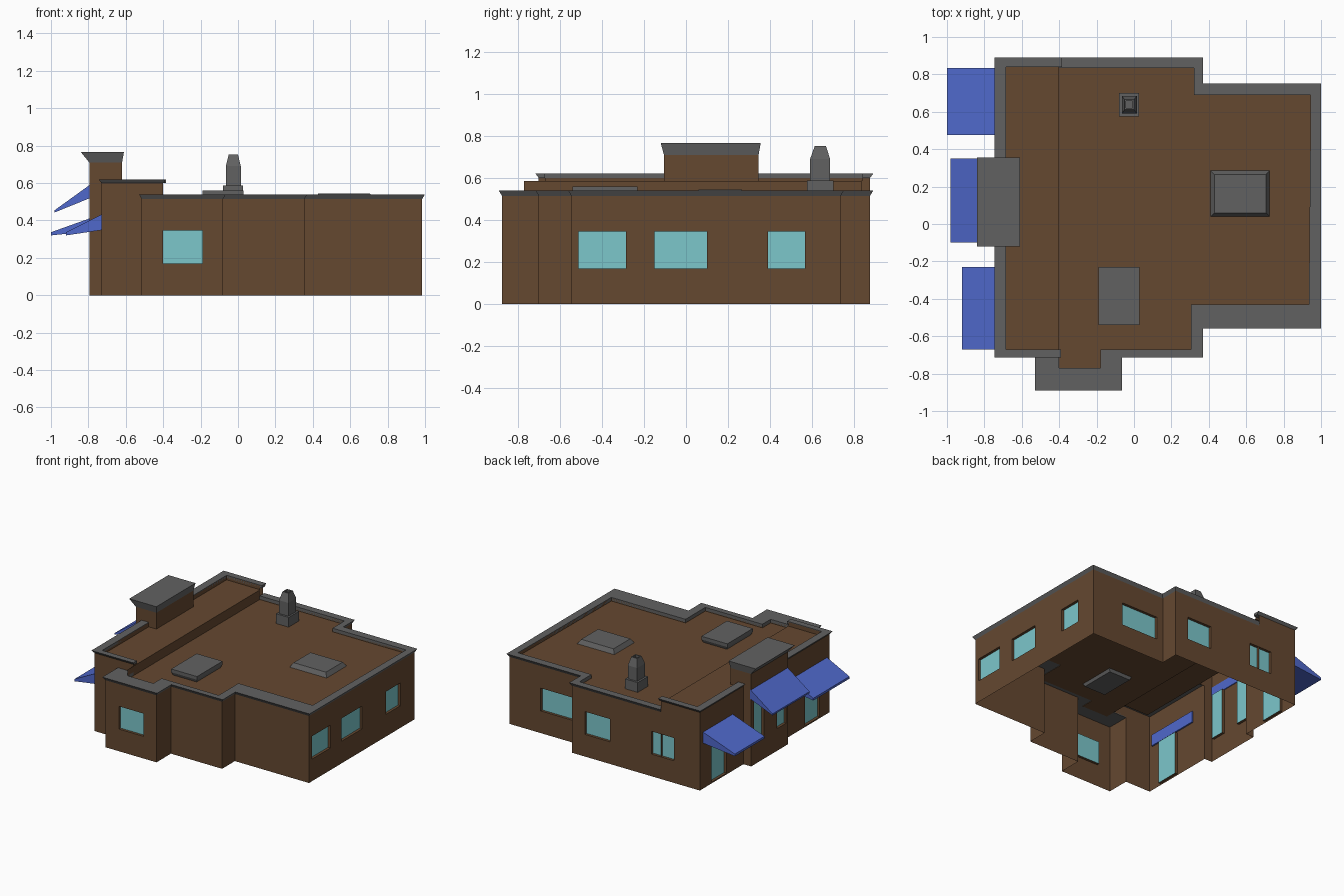
import bpy, bmesh
from mathutils import Vector

if "Cube" in bpy.data.objects:
    bpy.data.objects.remove(bpy.data.objects["Cube"])


def material(name, rgb):
    m = bpy.data.materials.new(name)
    m.diffuse_color = (*rgb, 1)
    m.use_nodes = True
    m.node_tree.nodes["Principled BSDF"].inputs["Base Color"].default_value = m.diffuse_color
    return m


BROWN = material("brown_wall", (0.13, 0.065, 0.03))
GREY = material("grey_trim", (0.12, 0.12, 0.12))
BLUE = material("blue_awning", (0.08, 0.14, 0.6))
GLASS = material("pale_glass", (0.2, 0.57, 0.6))


def face(bm, *pts):
    return bm.faces.new([bm.verts.new(p) for p in pts])


def finish(name, bm, mat, recalc=False):
    bmesh.ops.remove_doubles(bm, verts=bm.verts, dist=0.0005)
    if recalc:
        bmesh.ops.recalc_face_normals(bm, faces=bm.faces)
    me = bpy.data.meshes.new(name)
    bm.to_mesh(me)
    bm.free()
    me.materials.append(mat)
    ob = bpy.data.objects.new(name, me)
    bpy.context.collection.objects.link(ob)


walls, glass = bmesh.new(), bmesh.new()


def panel(a, b, z0, z1, holes=()):
    """Wall sheet from a to b with recessed glazed openings (c0, c1, z0, z1)."""
    a, b = Vector((*a, 0)), Vector((*b, 0))
    d = (b - a).normalized()
    inward = Vector((-d.y, d.x, 0)) * 0.02
    ax = 0 if abs(d.x) > 0.5 else 1
    hs = [(*sorted((abs(h[0] - a[ax]), abs(h[1] - a[ax]))), h[2], h[3]) for h in holes]
    us = sorted({0, (b - a).length, *[u for h in hs for u in h[:2]]})
    zs = sorted({z0, z1, *[z for h in hs for z in h[2:]]})
    P = lambda u, z: a + d * u + Vector((0, 0, z))
    for u0, u1 in zip(us, us[1:]):
        for w0, w1 in zip(zs, zs[1:]):
            u, w = (u0 + u1) / 2, (w0 + w1) / 2
            if not any(h[0] < u < h[1] and h[2] < w < h[3] for h in hs):
                face(walls, P(u0, w0), P(u1, w0), P(u1, w1), P(u0, w1))
    for u0, u1, w0, w1 in hs:
        q = [P(u0, w0), P(u1, w0), P(u1, w1), P(u0, w1)]
        face(glass, *[p + inward for p in q])
        for i in range(4):
            p, r = q[i], q[(i + 1) % 4]
            face(walls, p, r, r + inward, p + inward)


def win(c0, c1, z0=0.17, z1=0.345):
    return (c0, c1, z0, z1)


LOW, HIGH = 0.52, 0.60
# outer walls, counter-clockwise from the front left corner
panel((-.73, -.70), (-.515, -.70), 0, HIGH)
panel((-.515, -.70), (-.40, -.70), LOW, HIGH)
panel((-.515, -.70), (-.515, -.875), 0, LOW)
panel((-.515, -.875), (-.08, -.875), 0, LOW, [win(-.40, -.19)])
panel((-.08, -.875), (-.08, -.70), 0, LOW)
panel((-.08, -.70), (.355, -.70), 0, LOW)
panel((.355, -.70), (.355, -.545), 0, LOW)
panel((.355, -.545), (.985, -.545), 0, LOW)
panel((.985, -.545), (.985, .735), 0, LOW,
      [win(-.51, -.285), win(-.15, .10), win(.39, .565)])
panel((.985, .735), (.355, .735), 0, LOW, [win(.41, .72)])
panel((.355, .735), (.355, .875), 0, LOW)
panel((.355, .875), (-.40, .875), 0, LOW, [win(.035, .245), win(-.32, -.40)])
panel((-.40, .875), (-.73, .875), 0, HIGH, [win(-.40, -.51)])
panel((-.73, .875), (-.73, .345), 0, HIGH, [win(.55, .735, 0.01, .34)])
panel((-.73, -.105), (-.73, -.70), 0, HIGH, [win(-.58, -.40, 0.01, .34)])
# entrance tower walls
panel((-.73, .345), (-.795, .345), 0, .71)
panel((-.795, .345), (-.795, -.105), 0, .71,
      [win(.19, .31, .17, .52), win(-.08, .03, .17, .52)])
panel((-.795, -.105), (-.73, -.105), 0, .71)
panel((-.73, -.105), (-.62, -.105), .585, .71)
panel((-.62, -.105), (-.62, .345), .585, .71)
panel((-.62, .345), (-.73, .345), .585, .71)
finish("walls", walls, BROWN)
finish("window_glass", glass, GLASS)


def cap(name, outer, inner, z0, z1, flare=0.015):
    """Flared coping strip between the wall line and an inner line."""
    n = len(outer)
    pts = [Vector(p) for p in outer]
    top = []
    for i, p in enumerate(pts):
        off = Vector((0, 0))
        for j in (i - 1, i):
            if 0 <= j < n - 1:
                d = (pts[j + 1] - pts[j]).normalized()
                off += Vector((d.y, -d.x)) * flare
        top.append(p + off)
    bm = bmesh.new()
    rings = [[(*pts[i], z0), (*top[i], z1), (*inner[i], z1), (*inner[i], z0)]
             for i in range(n)]
    for r, s in zip(rings, rings[1:]):
        for k in range(4):
            face(bm, r[k], s[k], s[(k + 1) % 4], r[(k + 1) % 4])
    face(bm, *rings[0])
    face(bm, *rings[-1])
    finish(name, bm, GREY, True)


def roof(name, poly, z, tops):
    """Flat roof sheet with upstands; tops gives each edge's upstand height."""
    bm = bmesh.new()
    face(bm, *[(*p, z) for p in poly])
    for i, t in enumerate(tops):
        p, q = poly[i], poly[(i + 1) % len(poly)]
        if t > z:
            face(bm, (*q, z), (*p, z), (*p, t), (*q, t))
    finish(name, bm, BROWN)


# lower roof with its coping
outer = [(-.515, -.70), (-.515, -.875), (-.08, -.875), (-.08, -.70), (.355, -.70),
         (.355, -.545), (.985, -.545), (.985, .735), (.355, .735), (.355, .875), (-.40, .875)]
inner = [(-.40, -.70), (-.40, -.77), (-.18, -.77), (-.18, -.67), (.305, -.67),
         (.305, -.43), (.935, -.43), (.945, .69), (.32, .69), (.32, .835), (-.40, .835)]
cap("lower_coping", outer, inner, .515, .54)
roof("lower_roof", inner[1:], .512, [.535] * 9 + [.585])

# raised roof on the entrance side with its coping
cap("raised_coping_back", [(-.385, .875), (-.73, .875), (-.73, .345)],
    [(-.385, .84), (-.685, .84), (-.685, .345)], HIGH, .62)
cap("raised_coping_front", [(-.73, -.105), (-.73, -.70), (-.39, -.70)],
    [(-.685, -.105), (-.685, -.67), (-.39, -.67)], HIGH, .62)
roof("raised_roof", [(-.685, -.67), (-.40, -.67), (-.40, .84), (-.685, .84)],
     .585, [.615, 0, .615, .615])


def loft(name, sections, mat=GREY):
    """Stacked rectangles (x0, x1, y0, y1, z) joined into one closed solid."""
    bm = bmesh.new()
    rings = [[(x0, y0, z), (x1, y0, z), (x1, y1, z), (x0, y1, z)]
             for x0, x1, y0, y1, z in sections]
    for r, s in zip(rings, rings[1:]):
        for k in range(4):
            face(bm, r[k], r[(k + 1) % 4], s[(k + 1) % 4], s[k])
    face(bm, *rings[0][::-1])
    face(bm, *rings[-1])
    finish(name, bm, mat, True)


loft("tower_cap", [(-.795, -.62, -.105, .345, .71), (-.84, -.61, -.12, .355, .765)])
loft("roof_hatch", [(-.17, .01, -.52, -.25, .49), (-.19, .03, -.54, -.23, .535),
                    (-.19, .03, -.54, -.23, .56)])
loft("skylight", [(.41, .725, .04, .285, .513), (.43, .705, .06, .265, .545)])
loft("chimney_base", [(-.08, .028, .575, .70, .513), (-.08, .028, .575, .70, .588)])
# chimney flue, with a sunken mouth
loft("chimney_flue", [(-.065, .015, .59, .685, .588), (-.065, .015, .59, .685, .69),
                      (-.05, .0, .612, .665, .752), (-.043, -.007, .62, .657, .752),
                      (-.043, -.007, .62, .657, .735)])


def awning(name, y0, y1, profile):
    bm = bmesh.new()
    a = [(x, y0, z) for x, z in profile]
    b = [(x, y1, z) for x, z in profile]
    face(bm, *a)
    face(bm, *b)
    for k in range(4):
        face(bm, a[k], a[(k + 1) % 4], b[(k + 1) % 4], b[k])
    finish(name, bm, BLUE, True)


for name, y0, y1, x in (("awning_back", .475, .835, -1.0), ("awning_front", -.67, -.23, -.92)):
    awning(name, y0, y1, [(x, .32), (x, .337), (-.72, .437), (-.72, .35)])
awning("awning_tower", -.10, .35, [(-.98, .443), (-.98, .455), (-.79, .592), (-.79, .52)])
